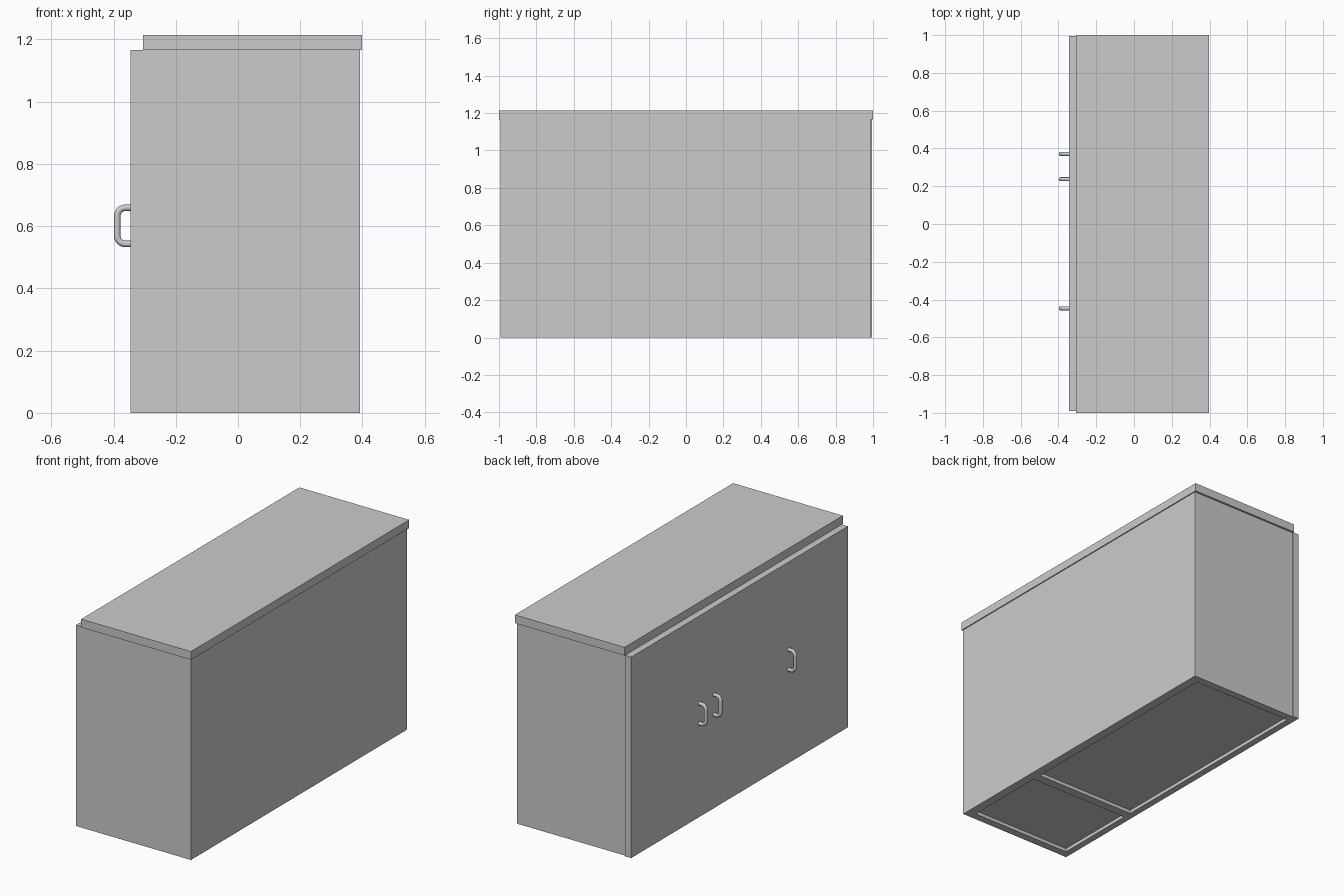
import bpy, bmesh, math
from mathutils import Vector

if "Cube" in bpy.data.objects:
    bpy.data.objects.remove(bpy.data.objects["Cube"])

# main dimensions
X_DOOR, X_FRONT, X_BACK = -0.345, -0.306, 0.392
Y_MIN, Y_MAX = -0.991, 0.988
H, TOP = 1.166, 1.214
WALL, X_IN = 0.045, 0.34
DIV = (-0.45, -0.397)


def mesh_object(name, bm):
    bmesh.ops.recalc_face_normals(bm, faces=bm.faces)
    me = bpy.data.meshes.new(name)
    bm.to_mesh(me)
    bm.free()
    ob = bpy.data.objects.new(name, me)
    bpy.context.collection.objects.link(ob)
    return ob


def prism(name, outline, z0, z1):
    """Extrude an xy outline from z0 to z1."""
    bm = bmesh.new()
    face = bm.faces.new([bm.verts.new((x, y, z0)) for x, y in outline])
    ext = bmesh.ops.extrude_face_region(bm, geom=[face])
    bmesh.ops.translate(bm, vec=(0, 0, z1 - z0),
                        verts=[v for v in ext["geom"] if isinstance(v, bmesh.types.BMVert)])
    return mesh_object(name, bm)


def box(name, x0, x1, y0, y1, z0, z1):
    return prism(name, [(x0, y0), (x1, y0), (x1, y1), (x0, y1)], z0, z1)


# carcass: back, two sides and divider as one E-shaped extrusion
ya, yb = Y_MIN + WALL, Y_MAX - WALL
prism("carcass", [
    (X_FRONT, Y_MIN), (X_BACK, Y_MIN), (X_BACK, Y_MAX), (X_FRONT, Y_MAX),
    (X_FRONT, yb), (X_IN, yb), (X_IN, DIV[1]), (X_FRONT, DIV[1]),
    (X_FRONT, DIV[0]), (X_IN, DIV[0]), (X_IN, ya), (X_FRONT, ya)], 0, H)

# recessed floors of both compartments
box("floor_small", X_FRONT, X_IN, ya, DIV[0], 0.02, 0.06)
box("floor_large", X_FRONT, X_IN, DIV[1], yb, 0.02, 0.06)

# worktop
box("worktop", X_FRONT, 0.398, -1, 1, H, TOP)

# three doors butted together on the -x face
splits = [Y_MIN, -0.385, 0.304, 0.995]
for name, y0, y1 in zip(("door_single", "door_pair_a", "door_pair_b"), splits, splits[1:]):
    box(name, X_DOOR, X_FRONT, y0, y1, 0, H)


# bent bar handles: round section swept along a rounded U path
def handle(name, y, zc=0.601, half=0.058, x_out=-0.388, bend=0.026, r=0.0105):
    path = [(X_DOOR + 0.004, half)]
    for i in range(9):
        a = math.pi / 2 * i / 8
        path.append((x_out + bend - bend * math.sin(a), half - bend + bend * math.cos(a)))
    path += [(x, -z) for x, z in reversed(path)]
    cu = bpy.data.curves.new(name, "CURVE")
    cu.dimensions = "3D"
    cu.bevel_depth = r
    cu.bevel_resolution = 4
    cu.use_fill_caps = True
    sp = cu.splines.new("POLY")
    sp.points.add(len(path) - 1)
    for p, (x, z) in zip(sp.points, path):
        p.co = (x, y, zc + z, 1)
    sp.use_smooth = True
    ob = bpy.data.objects.new(name, cu)
    bpy.context.collection.objects.link(ob)


for name, y in (("handle_single", -0.447), ("handle_pair_a", 0.237), ("handle_pair_b", 0.371)):
    handle(name, y)
